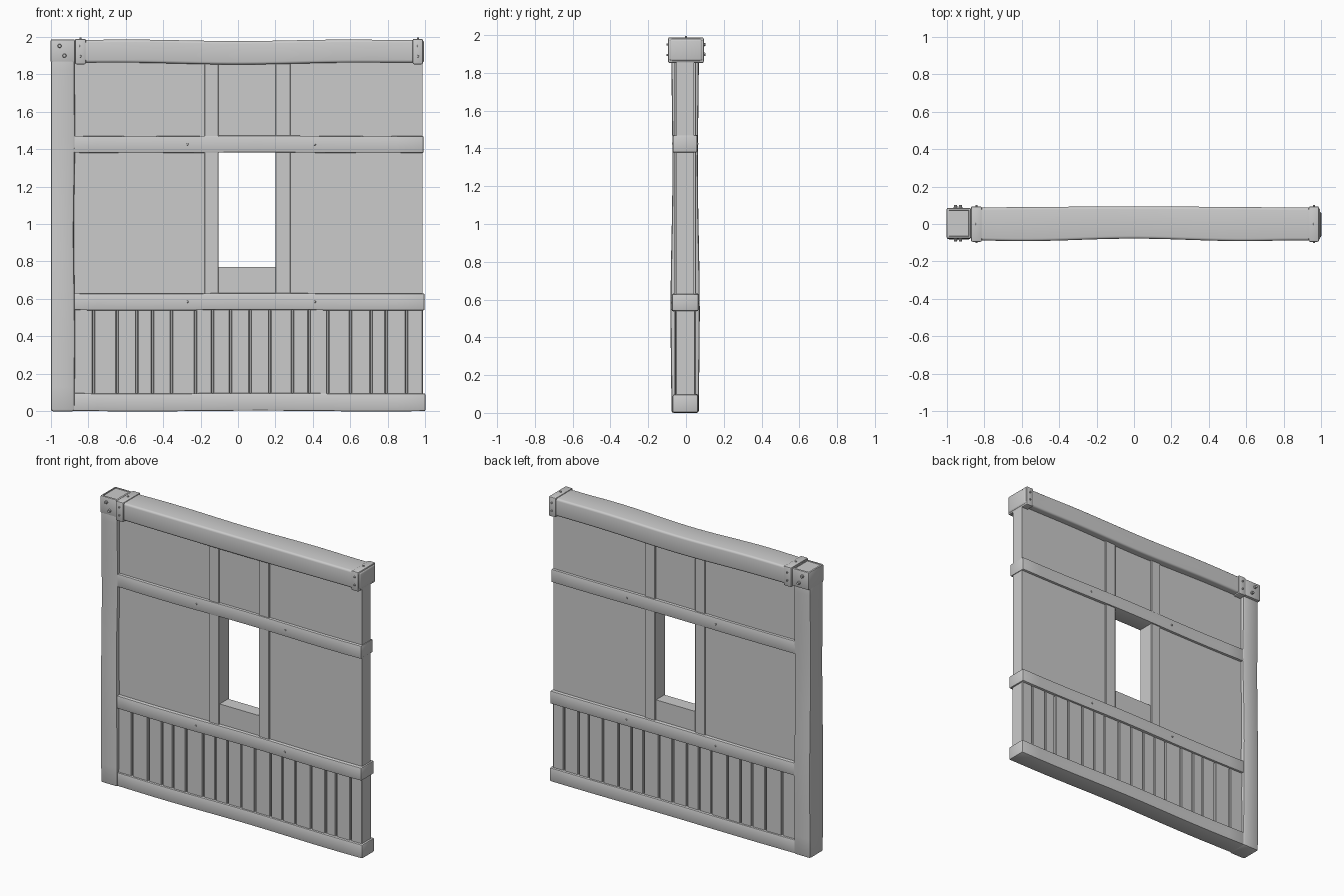
import bpy, bmesh, math, random
from mathutils import Vector, Matrix

if "Cube" in bpy.data.objects:
    bpy.data.objects.remove(bpy.data.objects["Cube"])

random.seed(4)


def finish(name, bm):
    me = bpy.data.meshes.new(name)
    bmesh.ops.recalc_face_normals(bm, faces=bm.faces)
    bm.to_mesh(me)
    bm.free()
    for p in me.polygons:
        p.use_smooth = True
    me.set_sharp_from_angle(angle=math.radians(35))
    ob = bpy.data.objects.new(name, me)
    bpy.context.collection.objects.link(ob)
    return ob


def box(name, x, y, z, bevel=0.0, seg=2, axis=None, cuts=0, warp=None, rim=0.0):
    """Bevelled box from ranges; optional cross cuts plus warp, optional sunken top."""
    lo, hi = Vector((x[0], y[0], z[0])), Vector((x[1], y[1], z[1]))
    size, mid = hi - lo, (hi + lo) / 2
    bm = bmesh.new()
    bmesh.ops.create_cube(bm, size=1, matrix=Matrix.Translation(mid) @ Matrix.Diagonal((*size, 1)))
    if bevel:
        bmesh.ops.bevel(bm, geom=bm.edges[:], offset=bevel, segments=seg, profile=0.5, affect='EDGES')
    if rim:
        top = max(bm.faces, key=lambda f: f.calc_center_median().z)
        bmesh.ops.inset_region(bm, faces=[top], thickness=rim)
        bmesh.ops.inset_region(bm, faces=[top], thickness=0.002, depth=-0.006)
    if cuts:
        n = Vector((0, 0, 0))
        n[axis] = 1
        for i in range(1, cuts + 1):
            p = lo.copy()
            p[axis] += size[axis] * i / (cuts + 1)
            bmesh.ops.bisect_plane(bm, geom=bm.verts[:] + bm.edges[:] + bm.faces[:],
                                   plane_co=p, plane_no=n)
    if warp:
        for v in bm.verts:
            v.co += Vector(warp(v.co, v.co - mid))
    return finish(name, bm)


def bolts(name, spots, r, length):
    """Domed studs; each spot is a position and an outward direction."""
    bm = bmesh.new()
    for pos, d in spots:
        rot = Vector(d).to_track_quat('Z', 'Y').to_matrix().to_4x4()
        m = Matrix.Translation(pos) @ rot
        bmesh.ops.create_cone(bm, cap_ends=True, segments=10, radius1=r, radius2=r * 0.7,
                              depth=length, matrix=m)
    finish(name, bm)


# Corner post, slightly hewn
def post_warp(c, d):
    w = math.sin(math.pi * min(c.z / 1.86, 1))
    return (0.004 * w * math.sin(c.z * 5) * (d.x > 0),
            0.007 * w * math.sin(c.z * 3 + 0.4) * (1 if d.y > 0 else -1), 0)


box("corner_post", (-0.998, -0.872), (-0.077, 0.068), (0, 1.95), 0.012, 2, 2, 14, post_warp)

# Plaster wall around the window
W = (-0.05, 0.042)
box("wall_left", (-0.88, -0.15), W, (0.58, 1.88))
box("wall_right", (0.24, 0.985), W, (0.58, 1.88))
box("wall_above_window", (-0.15, 0.24), W, (1.40, 1.88))
box("wall_below_window", (-0.15, 0.24), W, (0.58, 0.77))

# Window uprights
for name, xs in (("left", (-0.18, -0.105)), ("right", (0.20, 0.28))):
    box("upright_" + name, xs, (-0.06, 0.052), (0.60, 1.88), 0.003, 1)


# Horizontal rails with a mild wobble
def rail_warp(c, d):
    s = math.sin(c.x * 5 + 1)
    return (0, 0.0015 * s, 0.002 * s)


box("middle_rail", (-0.9, 0.99), (-0.069, 0.06), (1.38, 1.47), 0.006, 2, 0, 12, rail_warp)
box("lower_rail", (-0.9, 0.996), (-0.074, 0.066), (0.54, 0.63), 0.008, 2, 0, 12, rail_warp)
box("bottom_rail", (-0.9, 1.0), (-0.070, 0.064), (0.002, 0.097), 0.008, 2, 0, 12, rail_warp)

# Wainscot planks over a thin core
box("plank_core", (-0.88, 0.975), (-0.035, 0.028), (0.05, 0.58))
seams = [-0.88, -0.77, -0.645, -0.54, -0.455, -0.355, -0.227, -0.135, -0.04, 0.065,
         0.17, 0.29, 0.38, 0.48, 0.60, 0.71, 0.79, 0.90, 0.99]
for i, (a, b) in enumerate(zip(seams, seams[1:])):
    j = random.uniform(-0.003, 0.003)
    box(f"plank_{i:02d}", (a + 0.004, b - 0.004), (-0.057 + j, 0.05 - j), (0.06, 0.58), 0.004, 1)


# Hand-hewn top beam, worn in the middle
def beam_warp(c, d):
    t = max(0, 1 - (c.x / 0.8) ** 2)
    w = t * math.cos(c.x * 4)
    y = 0.010 * w if d.y < 0 else 0.005 * t
    z = -0.006 * w - (0.004 * t if d.z < 0 else 0)
    return (0, y, z)


box("top_beam", (-0.87, 0.993), (-0.088, 0.088), (1.861, 1.982), 0.014, 3, 0, 24, beam_warp)

# Metal cap and bands
box("post_cap", (-1.0, -0.870), (-0.078, 0.086), (1.862, 1.985), 0.008, 2, rim=0.005)
for name, xs in (("left", (-0.87, -0.812)), ("right", (0.932, 0.987))):
    box("beam_band_" + name, xs, (-0.095, 0.094), (1.852, 1.988), 0.008, 2)

# Bolts on cap and bands, mirrored front and back
cap_bolts = [((x, y, z), (0, s, 0)) for s, y in ((-1, -0.082), (1, 0.090))
             for x, z in ((-0.952, 1.95), (-0.926, 1.898))]
bolts("cap_bolts", cap_bolts, 0.012, 0.024)
band_nails = [((x, s * 0.095, z), (0, s, 0)) for s in (-1, 1)
              for x in (-0.841, 0.960) for z in (1.895, 1.95)]
band_nails += [((x, 0, 1.988), (0, 0, 1)) for x in (-0.841, 0.960)]
bolts("band_nails", band_nails, 0.007, 0.014)

# Small pegs along the rails
pegs = [((x, y, z), (0, s, 0)) for z, ys in ((1.425, (-0.069, 0.06)), (0.585, (-0.074, 0.066)))
        for y, s in zip(ys, (-1, 1)) for x in (-0.27, 0.41)]
bolts("rail_pegs", pegs, 0.007, 0.012)
